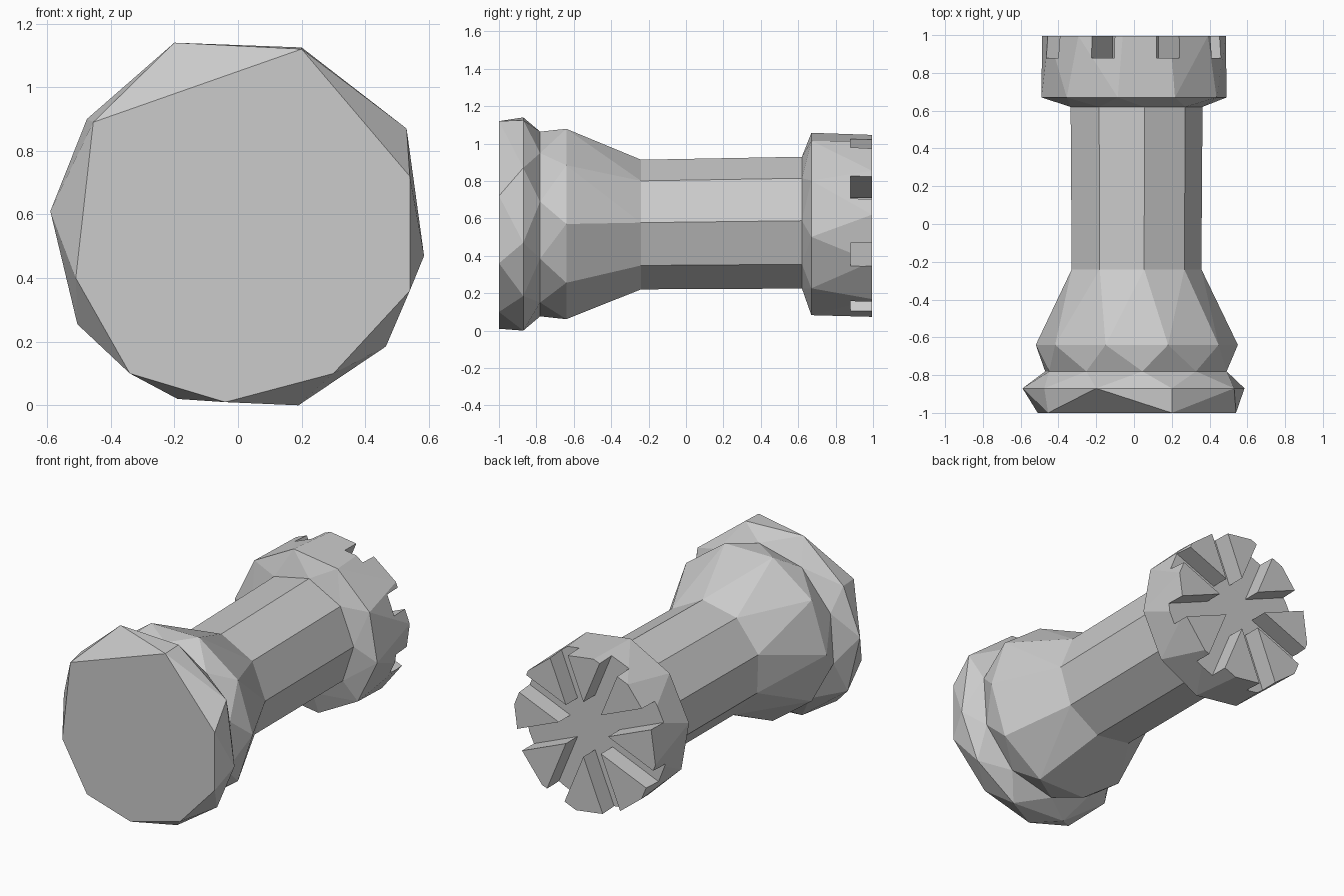
import bpy, bmesh, math
from mathutils import Matrix, Vector

if "Cube" in bpy.data.objects:
    bpy.data.objects.remove(bpy.data.objects["Cube"])

stone = bpy.data.materials.new("grey_stone")
stone.use_nodes = True
GREY = (0.6, 0.6, 0.6, 1)
stone.diffuse_color = GREY
stone.node_tree.nodes["Principled BSDF"].inputs["Base Color"].default_value = GREY


def polygon(y, radius, sides, phase, cx=0.0, cz=0.57):
    """Regular ring around the lying axis."""
    angles = [math.radians(phase) + math.tau * i / sides for i in range(sides)]
    return [(cx + radius * math.cos(a), y, cz + radius * math.sin(a)) for a in angles]


def outline(y, points):
    return [(x, y, z) for x, z in points]


def loft(name, rings):
    """Join convex rings of any vertex counts with faceted walls and close both ends."""
    bm = bmesh.new()
    loops = [[bm.verts.new(p) for p in ring] for ring in rings]
    for a, b in zip(loops, loops[1:]):
        bmesh.ops.convex_hull(bm, input=a + b)
        caps = [f for f in bm.faces if any(set(f.verts) <= set(s) for s in (a, b))]
        bmesh.ops.delete(bm, geom=caps, context='FACES_ONLY')
    wires = [e for e in bm.edges if not e.link_faces]
    bmesh.ops.delete(bm, geom=wires, context='EDGES')
    for end in (loops[0], loops[-1]):
        bm.faces.new(end)
    bmesh.ops.recalc_face_normals(bm, faces=bm.faces)
    mesh = bpy.data.meshes.new(name)
    bm.to_mesh(mesh)
    bm.free()
    mesh.materials.append(stone)
    obj = bpy.data.objects.new(name, mesh)
    bpy.context.collection.objects.link(obj)
    return obj


# Rough-hewn foot disc
foot_face = outline(-1, [(0.2, 1.12), (0.54, 0.72), (0.54, 0.36), (0.3, 0.1), (-0.04, 0.01),
                         (-0.34, 0.1), (-0.51, 0.4), (-0.455, 0.89)])
foot_rim = outline(-0.87, [(-0.2, 1.14), (0.2, 1.125), (0.53, 0.87), (0.585, 0.47), (0.465, 0.185),
                           (0.19, 0), (-0.19, 0.02), (-0.505, 0.255), (-0.59, 0.61), (-0.475, 0.9)])
waist = polygon(-0.78, 0.495, 10, 14, 0.01)
loft("foot", [foot_face, foot_rim, waist])

# Flared collar narrowing into the shaft
shoulder = polygon(-0.64, 0.535, 10, 0, 0.015)
neck = polygon(-0.24, 0.352, 9, 2, 0.005, 0.565)
loft("collar", [waist, shoulder, neck])

# Shaft
throat = polygon(0.62, 0.358, 9, 2, 0.005, 0.575)
loft("shaft", [neck, throat])

# Crown
crown = loft("crown", [throat, polygon(0.67, 0.495, 10, -8), polygon(0.995, 0.49, 12, 7, 0, 0.56)])

# Four crossing grooves leave eight wedge-shaped battlements
for i in range(4):
    bm = bmesh.new()
    bmesh.ops.create_cube(bm, size=1)
    turn = Matrix.Rotation(math.radians(22.5 + 45 * i), 4, 'Y')
    place = Matrix.Translation(Vector((0.01, 1.0, 0.59)))
    size = Matrix.Diagonal((1.4, 0.24, 0.13, 1))
    bmesh.ops.transform(bm, matrix=place @ turn @ size, verts=bm.verts)
    mesh = bpy.data.meshes.new("groove_cutter")
    bm.to_mesh(mesh)
    bm.free()
    cutter = bpy.data.objects.new("groove_cutter", mesh)
    bpy.context.collection.objects.link(cutter)
    cutter.hide_render = True
    cutter.hide_viewport = True
    cut = crown.modifiers.new("groove", 'BOOLEAN')
    cut.operation = 'DIFFERENCE'
    cut.solver = 'EXACT'
    cut.object = cutter
